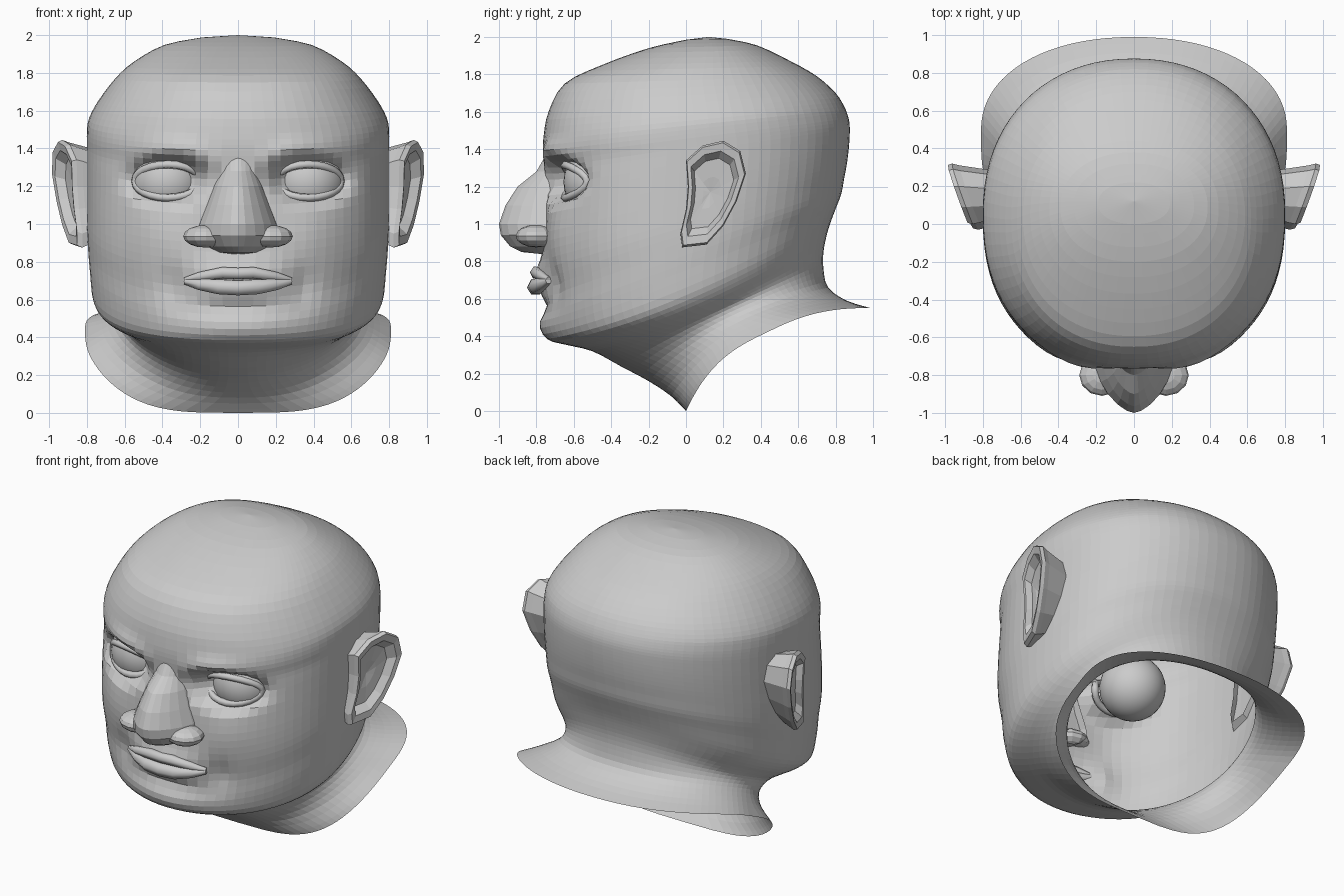
import bpy, bmesh
from math import sin, cos, pi, exp, sqrt

if "Cube" in bpy.data.objects:
    bpy.data.objects.remove(bpy.data.objects["Cube"])


def loft(name, rings, closed=True, pole=None):
    """Skin a list of equal-length point rings, optionally ending in a pole."""
    bm = bmesh.new()
    vs = [[bm.verts.new(p) for p in r] for r in rings]
    n = len(rings[0])
    cols = range(n if closed else n - 1)
    for a, b in zip(vs, vs[1:]):
        for i in cols:
            j = (i + 1) % n
            bm.faces.new((a[i], a[j], b[j], b[i]))
    if pole:
        top = bm.verts.new(pole)
        for i in cols:
            bm.faces.new((vs[-1][i], vs[-1][(i + 1) % n], top))
    bmesh.ops.recalc_face_normals(bm, faces=bm.faces)
    me = bpy.data.meshes.new(name)
    bm.to_mesh(me)
    bm.free()
    ob = bpy.data.objects.new(name, me)
    bpy.context.collection.objects.link(ob)
    return ob


def tube(name, pts, depth, radii=None, cyclic=False):
    cu = bpy.data.curves.new(name, 'CURVE')
    cu.dimensions = '3D'
    cu.bevel_depth, cu.bevel_resolution = depth, 1
    cu.use_fill_caps = True
    s = cu.splines.new('POLY')
    s.points.add(len(pts) - 1)
    for i, p in enumerate(pts):
        s.points[i].co = (*p, 1)
        s.points[i].radius = radii[i] if radii else 1
    s.use_cyclic_u = cyclic
    ob = bpy.data.objects.new(name, cu)
    bpy.context.collection.objects.link(ob)
    return ob


def catmull(a, b, c, d, t):
    return [.5 * (2*q + (r-p)*t + (2*p-5*q+4*r-s)*t*t + (3*q-p-3*r+s)*t**3)
            for p, q, r, s in zip(a, b, c, d)]


def spow(v, e):
    return (1 if v >= 0 else -1) * abs(v) ** e


# Head and neck: tilted rings (front y, z, back y, z, half width, side lift, front squareness)
rows = [
    (0, 0, .99, .55, .81, .19, 3.6), (-.08, .08, .86, .59, .72, .15, 2.5),
    (-.20, .16, .76, .66, .64, .10, 2.1), (-.35, .24, .735, .76, .63, .03, 2.0),
    (-.50, .32, .735, .85, .67, -.05, 2.0), (-.64, .355, .75, .93, .73, -.08, 2.0),
    (-.73, .385, .77, 1.0, .77, -.07, 2.05), (-.755, .48, .80, 1.08, .785, -.02, 2.15),
    (-.75, .61, .83, 1.16, .795, 0, 2.25), (-.76, .76, .845, 1.24, .80, 0, 2.35),
    (-.76, .90, .86, 1.32, .80, 0, 2.4), (-.755, 1.05, .87, 1.40, .80, 0, 2.4),
    (-.755, 1.20, .875, 1.47, .80, 0, 2.35), (-.755, 1.30, .875, 1.53, .80, 0, 2.3),
    (-.765, 1.39, .865, 1.58, .80, 0, 2.3), (-.76, 1.48, .845, 1.63, .79, 0, 2.25),
    (-.735, 1.60, .80, 1.70, .74, 0, 2.2), (-.65, 1.75, .70, 1.79, .65, 0, 2.2),
    (-.45, 1.85, .56, 1.87, .55, 0, 2.2), (-.20, 1.94, .38, 1.955, .39, 0, 2.2),
    (0, 1.985, .22, 1.99, .19, 0, 2.2)]
fine = []
for i in range(len(rows) - 1):
    nb = [rows[max(0, min(len(rows) - 1, i + k))] for k in (-1, 0, 1, 2)]
    fine += [catmull(*nb, t) for t in (0, 1 / 3, 2 / 3)]
fine.append(rows[-1])


def bump(x, z, cx, cz, rx, rz):
    return exp(-((x - cx) / rx) ** 2 - ((z - cz) / rz) ** 2)


def face_offset(x, z):
    """Push in the eye sockets and mouth corners, push out brows, cheeks, muzzle and chin."""
    ax = abs(x)
    d = ((ax - .37) / .2) ** 2 + ((z - 1.23) / .11) ** 2
    brow_z = 1.40 - .5 * max(0, .25 - ax)
    return (.145 * exp(-d * d)
            - .025 * bump(ax, z, .32, brow_z, .18, .05)
            - .02 * bump(ax, z, .42, .95, .16, .16)
            + .03 * bump(ax, z, .34, .68, .07, .10)
            - .05 * bump(ax, z, 0, .71, .22, .10)
            + .02 * bump(ax, z, 0, .55, .25, .03)
            - .03 * bump(ax, z, 0, .45, .28, .07))


SEG = 80
rings = []
for fy, fz, by, bz, w, lift, nf in fine:
    ring = []
    for i in range(SEG):
        a = 2 * pi * i / SEG
        n = nf if cos(a) > 0 else 2.15
        t = (1 - spow(cos(a), 2 / n)) / 2
        x = w * spow(sin(a), 2 / n)
        y = fy + (by - fy) * t
        z = fz + (bz - fz) * t + lift * sin(a) ** 2 * (1.15 - .45 * t)
        if y < -.3:
            y += face_offset(x, z)
        ring.append((x, y, z))
    rings.append(ring)
loft("head", rings, pole=(0, .12, 2.0))

# Nose: half-ellipse sections (z, half width, front y)
nose = [(1.35, .09, -.76), (1.28, .095, -.80), (1.20, .13, -.90), (1.10, .17, -.965),
        (1.0, .21, -1.0), (.94, .22, -.99), (.88, .17, -.94), (.85, .11, -.88), (.84, .04, -.78)]
loft("nose", [[(w * spow(cos(a), 1.25), -.70 + (fy + .70) * spow(sin(a), 1.15), z)
               for a in [pi * i / 12 for i in range(13)]] for z, w, fy in nose], closed=False)

# Lips
tube("lower_lip", [(-.28, -.735, .697), (-.2, -.77, .68), (-.1, -.80, .668), (0, -.806, .662),
                   (.1, -.80, .668), (.2, -.77, .68), (.28, -.735, .697)],
     .045, [.4, .75, 1, 1, 1, .75, .4])
tube("upper_lip", [(-.28, -.735, .705), (-.2, -.77, .722), (-.08, -.80, .742), (0, -.80, .738),
                   (.08, -.80, .742), (.2, -.77, .722), (.28, -.735, .705)],
     .034, [.4, .8, 1, 1, 1, .8, .4])

# Ear outline (y, z) and inset rings (scale, x offset from the rim)
outline = [(0, 1.34), (.09, 1.42), (.20, 1.445), (.29, 1.39), (.32, 1.27), (.27, 1.12),
           (.20, .99), (.11, .89), (-.02, .875), (-.03, .95), (0, 1.08), (.01, 1.20)]
steps = [(.82, None), (.95, -.06), (1, -.025), (.96, 0), (.80, -.005), (.66, -.05), (.3, -.055)]

for s, side in ((1, "right"), (-1, "left")):
    # Eyeball, smooth
    bpy.ops.mesh.primitive_uv_sphere_add(segments=32, ring_count=16, radius=.2,
                                         location=(s * .37, -.455, 1.225))
    bpy.context.object.name = side + "_eye"
    bpy.ops.object.shade_smooth()

    # Eyelid rim following the eyeball
    lid = []
    for i in range(24):
        dx, dz = .175 * cos(2 * pi * i / 24), .088 * sin(2 * pi * i / 24)
        lid.append((s * (.37 + dx), -.465 - sqrt(.04 - dx * dx - dz * dz) + .2 * dx, 1.227 + dz))
    tube(side + "_eyelid", lid, .022, cyclic=True)

    # Nostril wing
    bpy.ops.mesh.primitive_uv_sphere_add(segments=12, ring_count=8, radius=1,
                                         location=(s * .17, -.80, .935))
    bpy.context.object.name = side + "_nostril_wing"
    bpy.context.object.scale = (.12, .11, .06)

    # Ear
    ear = []
    for f, dx in steps:
        ring = []
        for y, z in outline:
            yy, zz = .13 + (y - .13) * f, 1.17 + (z - 1.17) * f
            x = .76 if dx is None else .87 + .35 * yy + .05 * (zz - 1.15) + dx
            ring.append((s * x, yy, zz))
        ear.append(ring)
    loft(side + "_ear", ear, pole=(s * .85, .13, 1.17))
